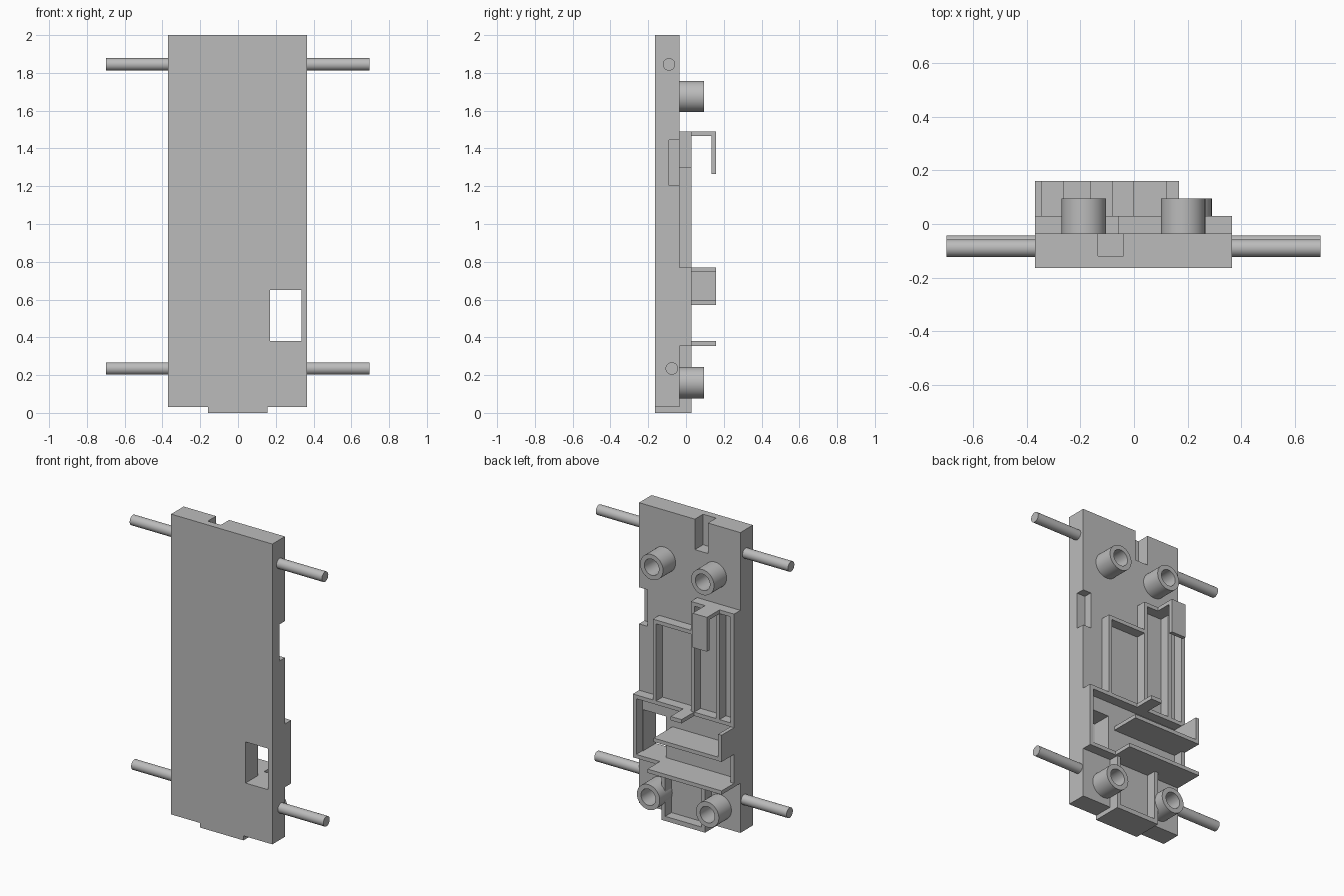
import bpy
import bmesh
from math import pi
from mathutils import Matrix, Vector

cube = bpy.data.objects.get("Cube")
if cube:
    bpy.data.objects.remove(cube, do_unlink=True)

grey = bpy.data.materials.new("matte_grey")
grey.use_nodes = True
GREY = (0.5, 0.5, 0.5, 1)
grey.diffuse_color = GREY
grey.node_tree.nodes["Principled BSDF"].inputs["Base Color"].default_value = GREY


def finish(name, bm, smooth=False):
    bmesh.ops.recalc_face_normals(bm, faces=bm.faces)
    mesh = bpy.data.meshes.new(name)
    bm.to_mesh(mesh)
    bm.free()
    mesh.materials.append(grey)
    obj = bpy.data.objects.new(name, mesh)
    bpy.context.collection.objects.link(obj)
    if smooth:
        bpy.ops.object.select_all(action="DESELECT")
        obj.select_set(True)
        bpy.context.view_layer.objects.active = obj
        bpy.ops.object.shade_smooth_by_angle(angle=pi / 6)
    return obj


def box(name, x, y, z):
    """Box from (low, high) ranges on each axis."""
    bm = bmesh.new()
    bmesh.ops.create_cube(bm, size=1)
    for v in bm.verts:
        v.co = Vector([r[0] if c < 0 else r[1] for c, r in zip(v.co, (x, y, z))])
    return finish(name, bm)


def pin(name, x, y, z):
    """Round axle stub along x."""
    bm = bmesh.new()
    bmesh.ops.create_cone(bm, cap_ends=True, segments=32, radius1=0.033,
                          radius2=0.033, depth=x[1] - x[0])
    bm.transform(Matrix.Translation((sum(x) / 2, y, z)) @ Matrix.Rotation(pi / 2, 4, "Y"))
    return finish(name, bm, True)


def boss(name, x, z):
    """Hollow round post standing on the back of the plate."""
    bm = bmesh.new()
    profile = [(0.053, BACK - 0.005), (0.083, BACK - 0.005), (0.083, 0.095), (0.053, 0.095)]
    verts = [bm.verts.new((r, y, 0)) for r, y in profile]
    edges = [bm.edges.new((verts[i], verts[i - 1])) for i in range(len(verts))]
    bmesh.ops.spin(bm, geom=verts + edges, cent=(0, 0, 0), axis=(0, 1, 0),
                   angle=2 * pi, steps=40)
    bmesh.ops.remove_doubles(bm, verts=bm.verts, dist=0.0001)
    bm.transform(Matrix.Translation((x, 0, z)))
    return finish(name, bm, True)


# Main dimensions
LEFT, RIGHT = 0.365, -0.37
FRONT, BACK, RIM, SHELF = -0.165, -0.035, 0.03, 0.16
T = 0.025
LOW = (BACK - 0.005, RIM)
DEEP = (BACK - 0.005, SHELF)

# Main plate with window, top slot and side notch
plate = box("main_plate", (RIGHT, LEFT), (FRONT, BACK), (0.03, 2))
cutters = [
    box("window_cutter", (0.17, 0.335), (-0.3, 0.1), (0.38, 0.65)),
    box("slot_cutter", (-0.135, -0.04), (-0.12, 0.1), (1.8, 2.1)),
    box("notch_cutter", (0.305, 0.5), (-0.09, 0.1), (1.205, 1.445)),
]
for cutter in cutters:
    cutter.hide_render = True
    mod = plate.modifiers.new(cutter.name, "BOOLEAN")
    mod.operation = "DIFFERENCE"
    mod.solver = "EXACT"
    mod.object = cutter
bpy.context.view_layer.update()
cut_mesh = bpy.data.meshes.new_from_object(
    plate.evaluated_get(bpy.context.evaluated_depsgraph_get()))
plate.modifiers.clear()
plate.data = cut_mesh
for cutter in cutters:
    bpy.data.objects.remove(cutter, do_unlink=True)

# Axle pins
for level, y, z in (("upper", -0.09, 1.845), ("lower", -0.075, 0.235)):
    pin(level + "_right_pin", (-0.7, RIGHT + 0.01), y, z)
    pin(level + "_left_pin", (LEFT - 0.01, 0.695), y, z)

# Screw posts
boss("upper_right_post", -0.187, 1.675)
boss("upper_left_post", 0.183, 1.675)
boss("lower_right_post", -0.222, 0.16)
boss("lower_left_post", 0.207, 0.16)

# Bottom lip with its two ribs
box("bottom_lip", (-0.16, 0.155), (FRONT, RIM), (0, 0.03))
box("right_rib", (-0.16, -0.16 + T), LOW, (0.01, 0.36))
box("left_rib", (0.155 - T, 0.155), LOW, (0.01, 0.36))

# Tall narrow frame on the right
MID = -0.056
box("right_side_wall", (RIGHT, RIGHT + T), LOW, (0.355, 1.49))
box("divider_wall", (MID - T, MID), LOW, (0.75, 1.49))
box("inner_wall", (-0.264, -0.264 + T), LOW, (0.75, 1.48))
box("right_frame_top", (RIGHT, MID), LOW, (1.465, 1.49))

# Wide frame on the left
box("left_frame_top", (MID - T, 0.22), LOW, (1.275, 1.3))
box("left_frame_wall", (0.22 - T, 0.22), LOW, (0.75, 1.3))

# Hook over the frames and the tab facing it
HOOK = (-0.264, -0.16)
box("hook_arm", HOOK, DEEP, (1.465, 1.49))
box("hook_flap", HOOK, (SHELF - T, SHELF), (1.265, 1.49))
box("lower_tab", (-0.08, 0), DEEP, (0.745, 0.77))

# Lower compartment and shelves
box("compartment_top", (RIGHT, LEFT), LOW, (0.745, 0.77))
box("compartment_bottom", (RIGHT, LEFT), LOW, (0.355, 0.38))
box("compartment_left_wall", (LEFT - T, LEFT), LOW, (0.355, 0.77))
box("upper_shelf", (RIGHT, 0.123), DEEP, (0.57, 0.595))
box("upper_shelf_end", (RIGHT, RIGHT + T), DEEP, (0.57, 0.745))
box("lower_shelf", (RIGHT, 0.168), DEEP, (0.355, 0.38))
